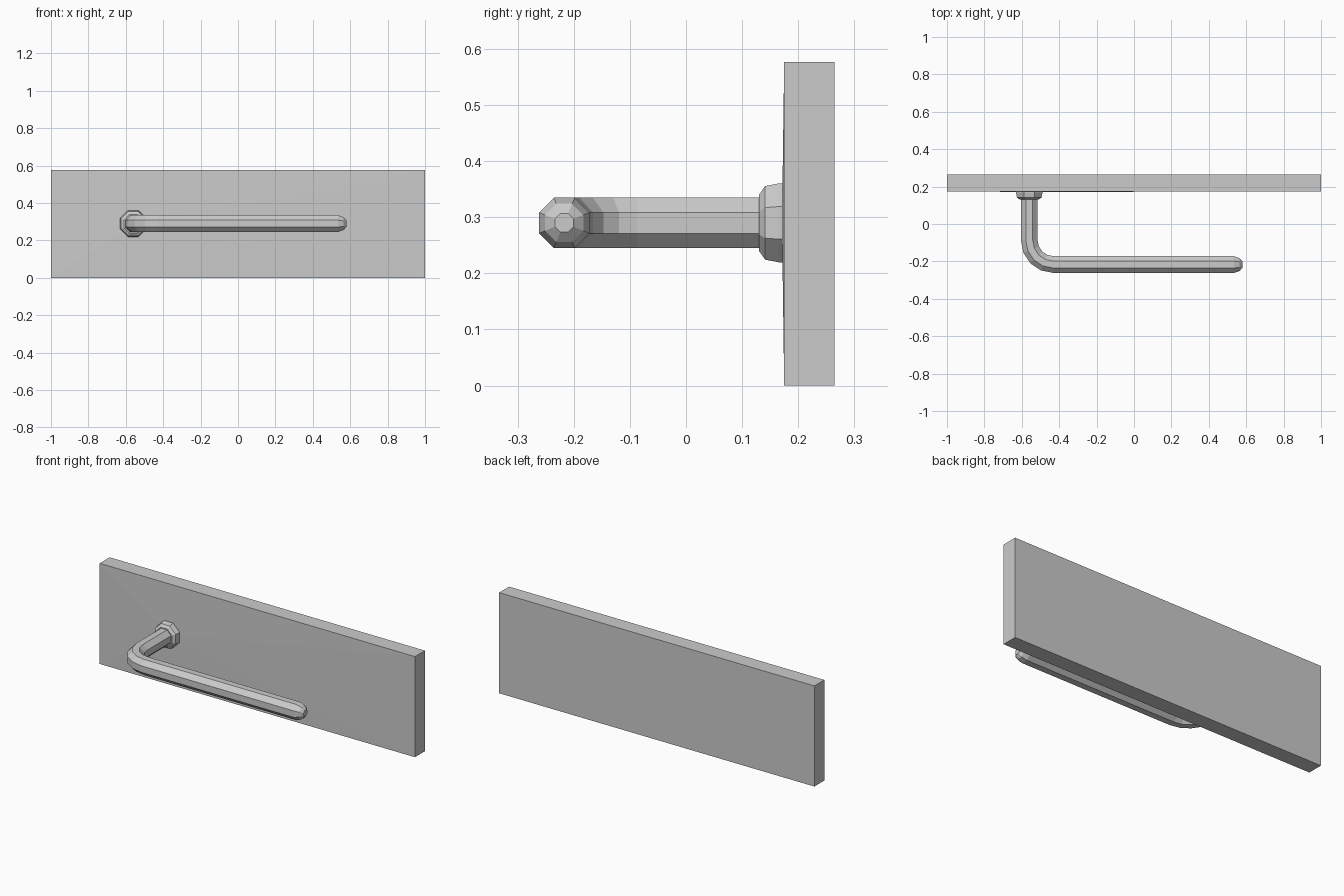
import bpy, bmesh
from math import sin, cos, pi, radians
from mathutils import Vector

if "Cube" in bpy.data.objects:
    bpy.data.objects.remove(bpy.data.objects["Cube"])

Z = 0.29      # height of the handle axis
PX = -0.56    # x of the post axis


def finish(name, bm):
    bmesh.ops.recalc_face_normals(bm, faces=bm.faces)
    mesh = bpy.data.meshes.new(name)
    bm.to_mesh(mesh)
    bm.free()
    obj = bpy.data.objects.new(name, mesh)
    bpy.context.collection.objects.link(obj)
    return obj


def sweep(name, stations, sides=8):
    """Loft rings along a flat path; station = (x, y, heading, radius)."""
    bm = bmesh.new()
    rings = []
    for x, y, heading, r in stations:
        side = Vector((-sin(heading), cos(heading), 0))
        up = Vector((0, 0, 1))
        ring = []
        for i in range(sides):
            a = 2 * pi * (i + 0.5) / sides
            ring.append(bm.verts.new(Vector((x, y, Z)) + r * (cos(a) * side + sin(a) * up)))
        rings.append(ring)
    for a, b in zip(rings, rings[1:]):
        for i in range(sides):
            j = (i + 1) % sides
            bm.faces.new((a[i], a[j], b[j], b[i]))
    bm.faces.new(rings[0])
    bm.faces.new(rings[-1])
    return finish(name, bm)


# Back plate, its front face very slightly raised towards the rosette
bm = bmesh.new()
bmesh.ops.create_cube(bm, size=1)
for v in bm.verts:
    v.co = Vector((v.co.x * 2, 0.22 + v.co.y * 0.09, 0.2885 + v.co.z * 0.577))
bm.normal_update()
front = [f for f in bm.faces if f.normal.y < -0.9]
centre = bmesh.ops.poke(bm, faces=front)["verts"][0]
centre.co = Vector((PX, 0.171, Z))
finish("back_plate", bm)

# Rosette where the handle meets the plate
down = radians(-90)
sweep("rosette", [(PX, 0.18, down, 0.076), (PX, 0.165, down, 0.076),
                  (PX, 0.141, down, 0.071), (PX, 0.13, down, 0.054)])

# Lever: post, rounded elbow, long grip and domed tip
R = 0.0485
path = [(PX, 0.16, down, R)]
for k in range(5):
    t = k / 4 * pi / 2
    path.append((-0.43 - 0.13 * cos(t), -0.087 - 0.13 * sin(t), down + t, R))
path += [(0.535, -0.217, 0, R), (0.565, -0.217, 0, 0.037), (0.58, -0.217, 0, 0.018)]
sweep("lever_handle", path)
